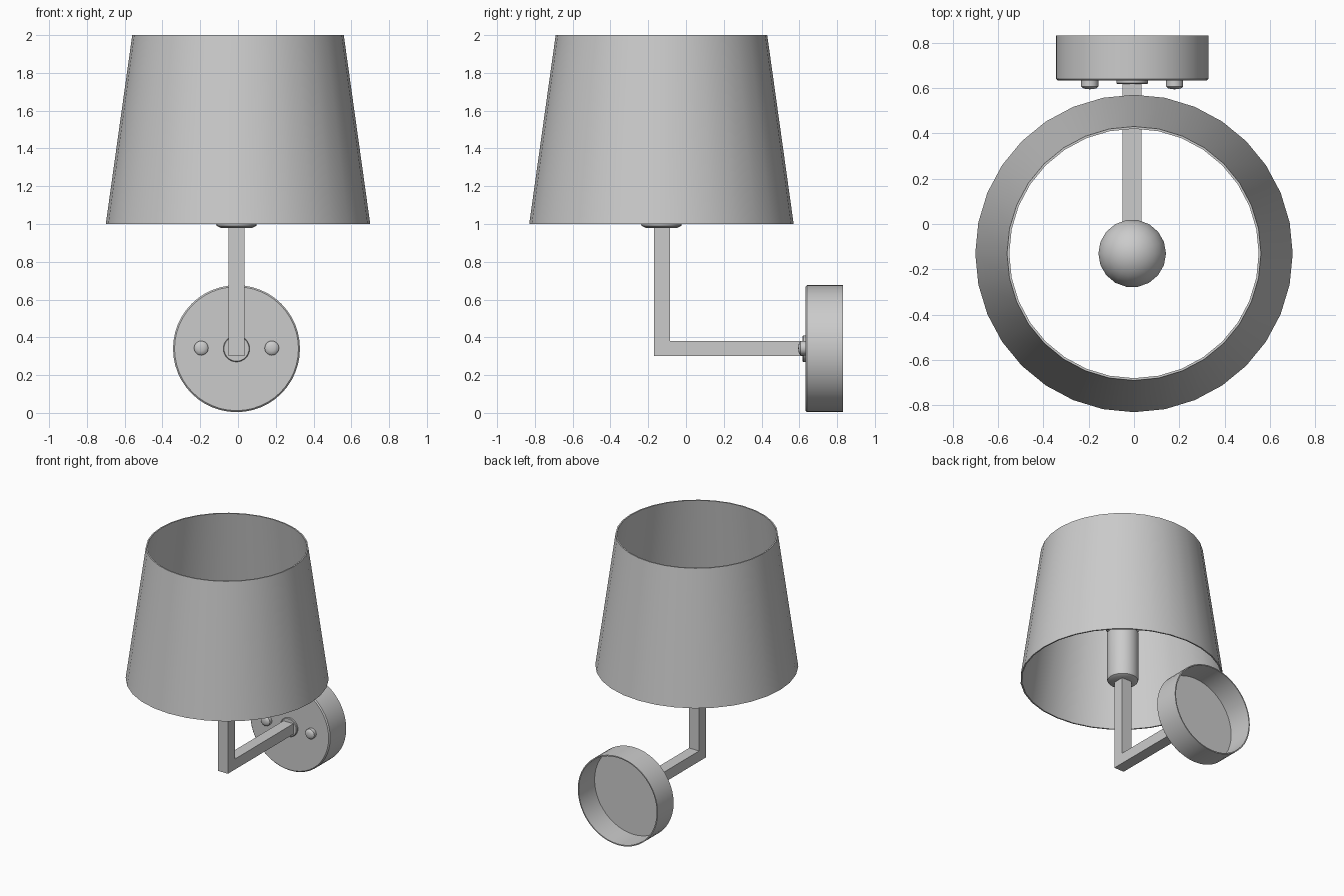
import bpy, bmesh, math
from mathutils import Matrix, Vector

if "Cube" in bpy.data.objects:
    bpy.data.objects.remove(bpy.data.objects["Cube"])

CX, LAMP_Y = -0.008, -0.13      # arm axis and lamp axis
PLATE_Z = 0.34                  # height of wall plate centre


def finish(name, bm, smooth=True):
    bmesh.ops.remove_doubles(bm, verts=bm.verts, dist=1e-5)
    bmesh.ops.recalc_face_normals(bm, faces=bm.faces)
    mesh = bpy.data.meshes.new(name)
    bm.to_mesh(mesh)
    bm.free()
    ob = bpy.data.objects.new(name, mesh)
    bpy.context.collection.objects.link(ob)
    if smooth:
        bpy.ops.object.select_all(action='DESELECT')
        bpy.context.view_layer.objects.active = ob
        ob.select_set(True)
        bpy.ops.object.shade_smooth_by_angle(angle=math.radians(35))
    return ob


def lathe(name, profile, origin, steps=32, facing_wall=False, closed=False):
    """Spin (radius, height) points; facing_wall turns the axis towards -y."""
    bm = bmesh.new()
    verts = [bm.verts.new((r, 0, h)) for r, h in profile]
    edges = [bm.edges.new(p) for p in zip(verts, verts[1:])]
    if closed:
        edges.append(bm.edges.new((verts[-1], verts[0])))
    bmesh.ops.spin(bm, geom=verts + edges, cent=(0, 0, 0), axis=(0, 0, 1),
                   angle=math.tau, steps=steps, use_merge=True)
    turn = Matrix.Rotation(math.pi / 2, 4, 'X') if facing_wall else Matrix()
    bm.transform(Matrix.Translation(Vector(origin)) @ turn)
    return finish(name, bm)


# Tapered open shade with a thin wall
lathe("lamp_shade", [(0.70, 1.0), (0.56, 2.0), (0.55, 2.0), (0.69, 1.0)],
      (0, LAMP_Y, 0), closed=True)

# Bulb holder with rounded foot
lathe("bulb_socket", [(0, 0.98), (0.085, 0.98), (0.105, 0.99), (0.11, 1.01),
                      (0.11, 1.36), (0.10, 1.37), (0, 1.37)],
      (CX, LAMP_Y, 0), steps=24)

# Round bulb with a short neck
ball = [(0.15 * math.sin(a), 1.50 + 0.15 * math.cos(a))
        for a in [math.radians(140 - 14 * i) for i in range(10)]]
lathe("bulb", [(0.075, 1.36)] + ball + [(0, 1.65)], (CX, LAMP_Y, 0), steps=18)

# L-shaped square arm with a mitred corner, extruded sideways
outline = [(-0.17, 0.30), (0.63, 0.30), (0.63, 0.38),
           (-0.086, 0.38), (-0.086, 1.0), (-0.17, 1.0)]
bm = bmesh.new()
face = bm.faces.new([bm.verts.new((CX - 0.042, y, z)) for y, z in outline])
side = bmesh.ops.extrude_face_region(bm, geom=[face])["geom"]
bmesh.ops.translate(bm, vec=(0.084, 0, 0),
                    verts=[v for v in side if isinstance(v, bmesh.types.BMVert)])
finish("arm", bm, smooth=False)

# Hollow wall plate, open at the back
lathe("wall_plate", [(0, 0.20), (0.328, 0.20), (0.336, 0.192), (0.336, 0),
                     (0.328, 0), (0.328, 0.19), (0, 0.19)],
      (CX, 0.832, PLATE_Z), steps=48, facing_wall=True)

# Collar where the arm meets the plate
lathe("arm_collar", [(0, 0), (0.07, 0), (0.07, 0.012), (0.066, 0.016), (0, 0.016)],
      (CX, 0.633, PLATE_Z), facing_wall=True)

# Pair of domed fixing screws
for tag, s in (("left", -1), ("right", 1)):
    lathe("fixing_screw_" + tag, [(0, 0), (0.038, 0), (0.038, 0.026), (0.03, 0.034),
                                  (0.016, 0.038), (0, 0.039)],
          (CX + s * 0.187, 0.633, PLATE_Z + 0.003), steps=20, facing_wall=True)
